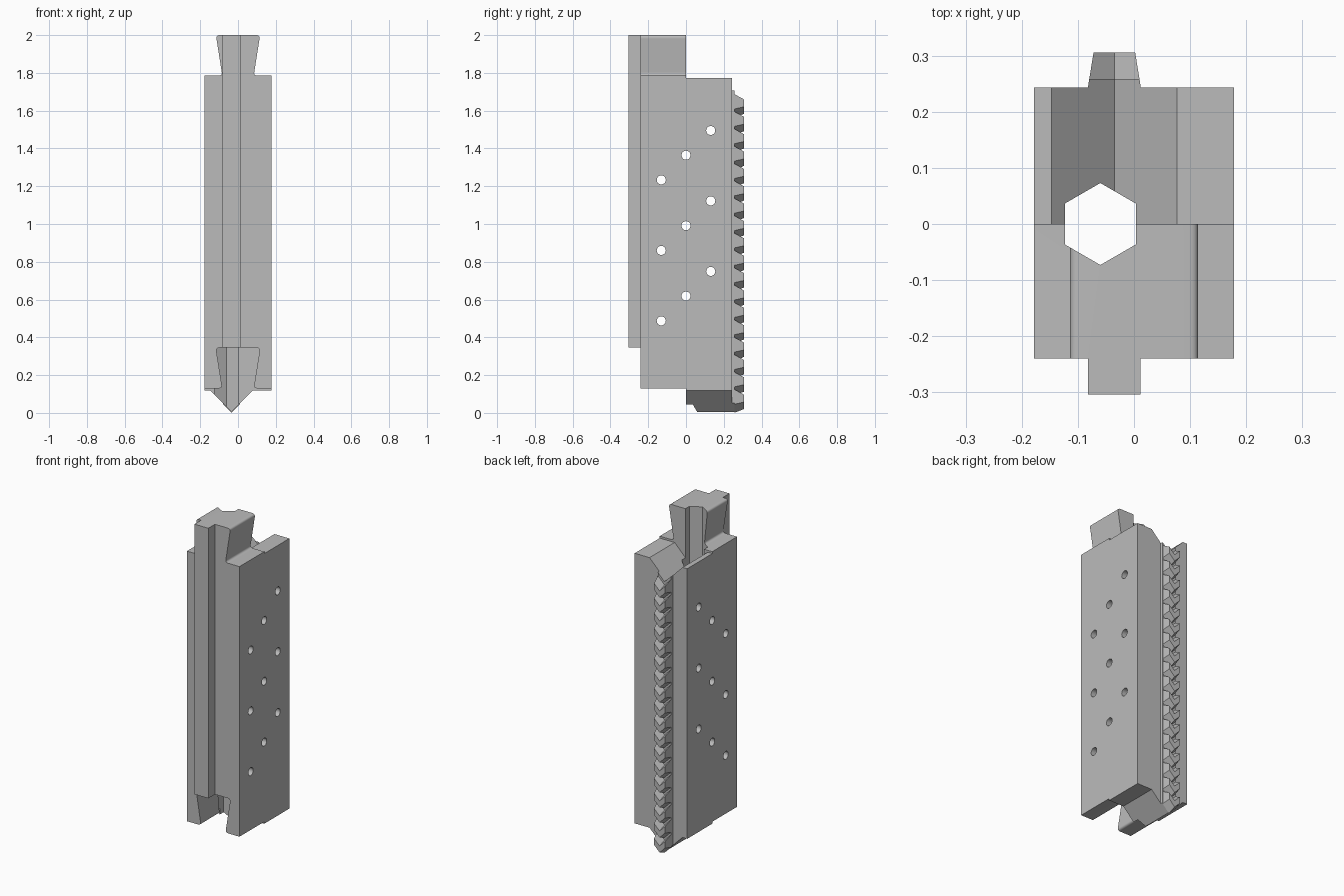
import bpy, bmesh, math
from mathutils import Vector, Matrix

if "Cube" in bpy.data.objects:
    bpy.data.objects.remove(bpy.data.objects["Cube"])

grey = bpy.data.materials.new("light grey")
grey.use_nodes = True
COLOUR = (0.5, 0.5, 0.5, 1)
grey.diffuse_color = COLOUR
grey.node_tree.nodes["Principled BSDF"].inputs["Base Color"].default_value = COLOUR

STEP = 1.655           # distance from a lower joint to the matching upper one
SIDE = 0.178           # half width of the block
VX, V_HALF = -0.035, 0.112   # centre and half width of the V joint
V_LOW = 0.006          # lowest point of the V tongue


def finish(name, bm):
    bmesh.ops.recalc_face_normals(bm, faces=bm.faces)
    mesh = bpy.data.meshes.new(name)
    bm.to_mesh(mesh)
    bm.free()
    mesh.materials.append(grey)
    obj = bpy.data.objects.new(name, mesh)
    bpy.context.collection.objects.link(obj)
    return obj


def loft(bm, sections):
    """Closed solid through (y, xz outline) sections."""
    rings = [[bm.verts.new((x, y, z)) for x, z in pts] for y, pts in sections]
    n = len(rings[0])
    for a, b in zip(rings, rings[1:]):
        for i in range(n):
            j = (i + 1) % n
            bm.faces.new((a[i], a[j], b[j], b[i]))
    bm.faces.new(rings[0])
    bm.faces.new(rings[-1][::-1])


def prism(name, outline, y0, y1):
    bm = bmesh.new()
    loft(bm, [(y0, outline), (y1, outline)])
    return finish(name, bm)


def rounded(before, corner, after, r=0.02, n=6):
    a, c, b = Vector(before), Vector(corner), Vector(after)
    p, q = c + (a - c).normalized() * r, c + (b - c).normalized() * r
    return [tuple(p * (1 - t) ** 2 + c * 2 * t * (1 - t) + q * t ** 2)
            for t in (i / n for i in range(n + 1))]


def combine(target, tool, operation):
    mod = target.modifiers.new(operation, 'BOOLEAN')
    mod.operation, mod.solver, mod.object = operation, 'EXACT', tool
    bpy.context.view_layer.objects.active = target
    bpy.ops.object.modifier_apply(modifier=mod.name)
    bpy.data.objects.remove(tool)


# Front half: rounded dovetail on top, matching slot below
shoulder, neck, head, middle = (SIDE, 1.785), (0.083, 1.785), (0.117, 2), (0, 2)
right = [shoulder] + rounded(shoulder, neck, head) + rounded(neck, head, middle)
joint = right + [(-x, z) for x, z in reversed(right)]
slot = [(x, z - STEP) for x, z in reversed(joint)]
body = prism("body", joint + slot, -0.24, 0)

# Back half: V groove on top, V tongue below
groove = [(SIDE, V_LOW + V_HALF + STEP), (VX + V_HALF, V_LOW + V_HALF + STEP),
          (VX, V_LOW + STEP),
          (VX - V_HALF, V_LOW + V_HALF + STEP), (-SIDE, V_LOW + V_HALF + STEP)]
tongue = [(x, z - STEP) for x, z in reversed(groove)]
combine(body, prism("back_half", groove + tongue, 0, 0.243), 'UNION')

# Front guide ridge
ridge = [(-0.082, 0.345), (0.012, 0.345), (0.012, 2), (-0.082, 2)]
combine(body, prism("front_ridge", ridge, -0.304, -0.24), 'UNION')

# Vertical hexagonal bore
bm = bmesh.new()
bmesh.ops.create_cone(bm, cap_ends=True, segments=6, radius1=0.073, radius2=0.073,
                      depth=3, matrix=Matrix.Translation((-0.06, 0, 1)))
combine(body, finish("hex_bore", bm), 'DIFFERENCE')

# Three diagonal rows of round cross holes
bm = bmesh.new()
turn = Matrix.Rotation(math.pi / 2, 4, 'Y')
for row in range(3):
    for k in (-1, 0, 1):
        place = Matrix.Translation((0, k * 0.131, 0.618 + row * 0.373 + k * 0.131))
        bmesh.ops.create_cone(bm, cap_ends=True, segments=24, radius1=0.024,
                              radius2=0.024, depth=1, matrix=place @ turn)
combine(body, finish("cross_holes", bm), 'DIFFERENCE')


def chevron(half, low, high):
    return [(VX - half, low + half), (VX, low), (VX + half, low + half),
            (VX + half, high + half), (VX, high), (VX - half, high + half)]


# Chevron rack on the back: a base strip and tapered teeth
bm = bmesh.new()
loft(bm, [(0.243, chevron(0.047, V_LOW, V_LOW + STEP)),
          (0.258, chevron(0.045, V_LOW, V_LOW + STEP))])
rack_base = finish("rack_base", bm)

bm = bmesh.new()
TEETH = 18
pitch = STEP / TEETH
for i in range(TEETH):
    z = 0.04 + i * pitch
    loft(bm, [(0.257, chevron(0.045, z - 0.039, z + 0.039)),
              (0.306, chevron(0.037, z - 0.02, z + 0.02))])
rack_teeth = finish("rack_teeth", bm)

# Smooth the rounded surfaces, keep edges sharp
bpy.ops.object.select_all(action='DESELECT')
for obj in (body, rack_base, rack_teeth):
    obj.select_set(True)
bpy.context.view_layer.objects.active = body
bpy.ops.object.shade_smooth_by_angle(angle=math.radians(30))
